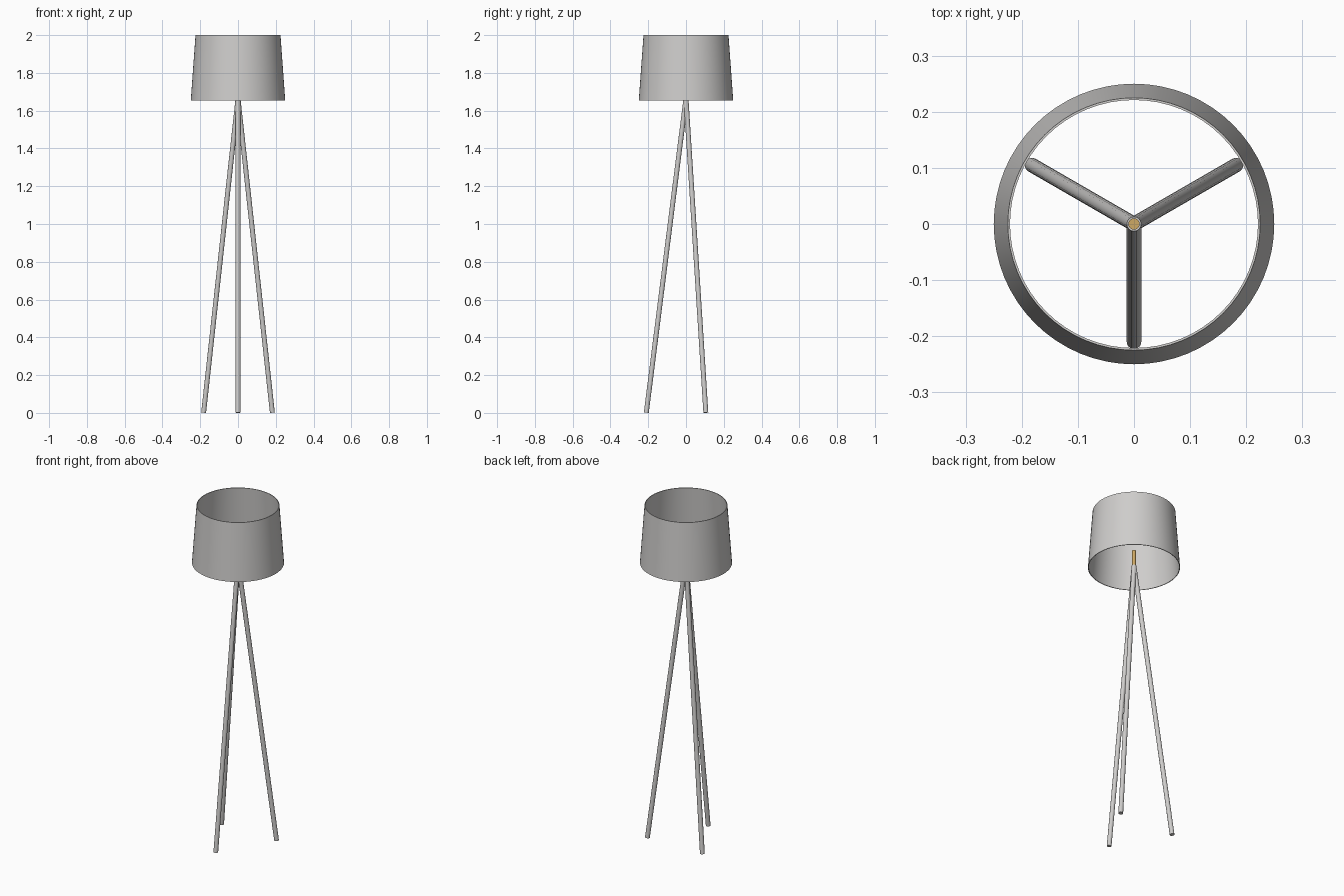
import bpy
import bmesh
from math import radians, sin, cos, tau
from mathutils import Vector

cube = bpy.data.objects.get("Cube")
if cube:
    bpy.data.objects.remove(cube, do_unlink=True)


def material(name, rgb):
    mat = bpy.data.materials.new(name)
    mat.use_nodes = True
    mat.diffuse_color = (*rgb, 1)
    mat.node_tree.nodes["Principled BSDF"].inputs["Base Color"].default_value = (*rgb, 1)
    return mat


def finish(name, bm, mat):
    bmesh.ops.recalc_face_normals(bm, faces=bm.faces)
    mesh = bpy.data.meshes.new(name)
    bm.to_mesh(mesh)
    bm.free()
    mesh.materials.append(mat)
    obj = bpy.data.objects.new(name, mesh)
    bpy.context.collection.objects.link(obj)
    bpy.ops.object.select_all(action="DESELECT")
    obj.select_set(True)
    bpy.context.view_layer.objects.active = obj
    bpy.ops.object.shade_smooth_by_angle(angle=radians(40))
    return obj


def rod(name, start, end, radius, mat, sides=16):
    start, end = Vector(start), Vector(end)
    axis = end - start
    bm = bmesh.new()
    bmesh.ops.create_cone(bm, cap_ends=True, segments=sides,
                          radius1=radius, radius2=radius, depth=axis.length)
    turn = axis.to_track_quat("Z", "Y").to_matrix()
    bmesh.ops.rotate(bm, verts=bm.verts, matrix=turn)
    bmesh.ops.translate(bm, verts=bm.verts, vec=(start + end) / 2)
    return finish(name, bm, mat)


def ring(name, profile, mat, sides=64):
    # Closed (radius, height) profile spun about the z axis
    bm = bmesh.new()
    loops = [[bm.verts.new((r * cos(tau * i / sides), r * sin(tau * i / sides), z))
              for i in range(sides)] for r, z in profile]
    for k, a in enumerate(loops):
        b = loops[(k + 1) % len(loops)]
        for i in range(sides):
            j = (i + 1) % sides
            bm.faces.new((a[i], a[j], b[j], b[i]))
    return finish(name, bm, mat)


fabric = material("shade light grey", (0.62, 0.61, 0.60))
metal = material("leg light grey", (0.62, 0.61, 0.60))
brass = material("brass", (0.62, 0.40, 0.13))

# Open tapered drum shade with a thin wall
ring("lamp_shade", [(0.25, 1.655), (0.225, 2.0), (0.221, 2.0), (0.246, 1.655)], fabric)

# Three legs meeting under the shade
for name, angle in (("front_leg", 270), ("back_left_leg", 30), ("back_right_leg", 150)):
    a = radians(angle)
    rod(name, (0.21 * cos(a), 0.21 * sin(a), 0.0016), (0, 0, 1.665), 0.013, metal)

# Lamp stem
rod("lamp_stem", (0, 0, 1.6), (0, 0, 1.76), 0.01, brass)
